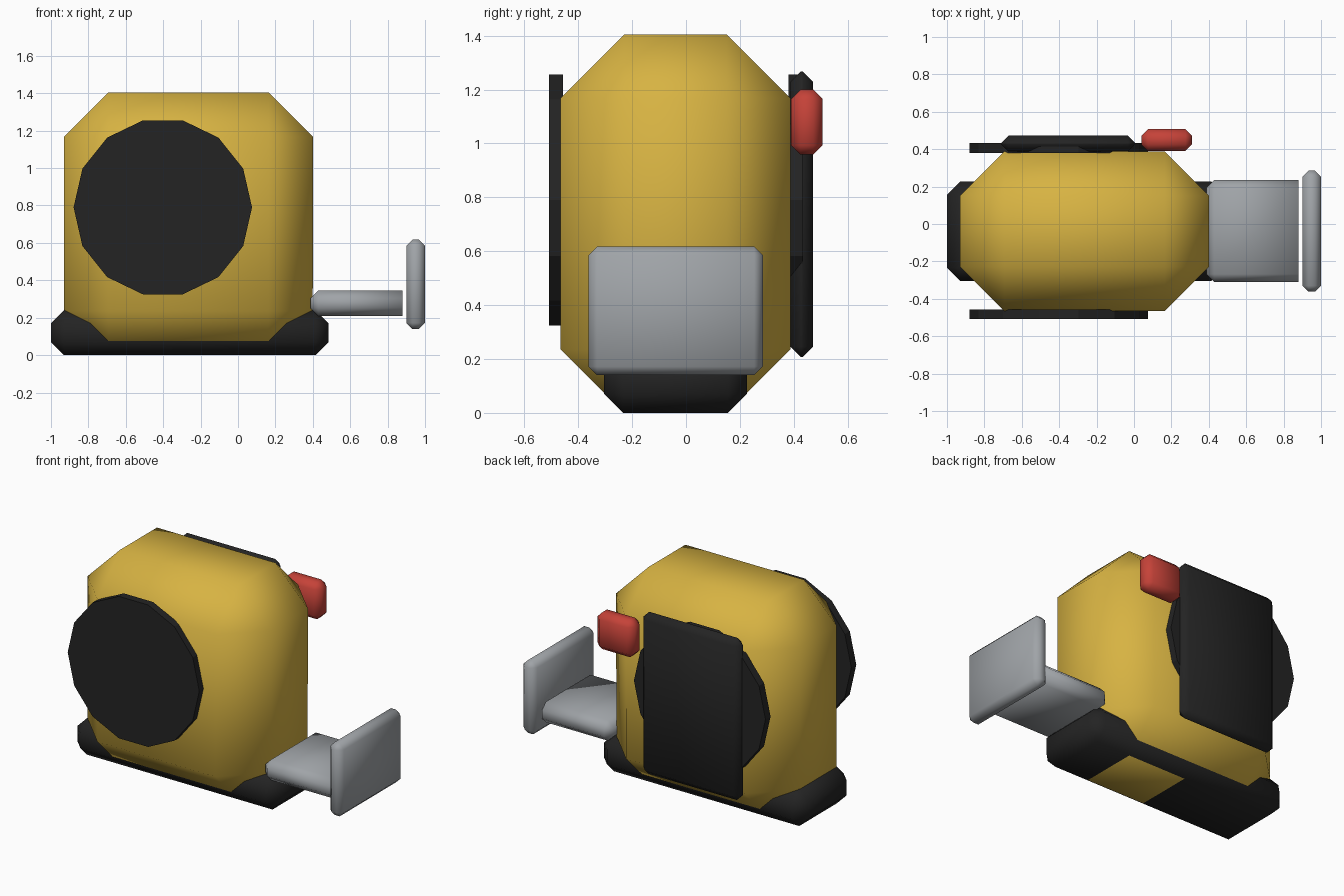
import bpy
import bmesh
import math
from mathutils import Matrix

cube = bpy.data.objects.get("Cube")
if cube:
    bpy.data.objects.remove(cube, do_unlink=True)


def material(name, rgb):
    mat = bpy.data.materials.new(name)
    mat.use_nodes = True
    color = (*rgb, 1)
    mat.diffuse_color = color
    mat.node_tree.nodes["Principled BSDF"].inputs["Base Color"].default_value = color
    return mat


yellow = material("case yellow", (0.68, 0.45, 0.055))
black = material("rubber black", (0.017, 0.017, 0.017))
red = material("button red", (0.56, 0.055, 0.04))
steel = material("steel grey", (0.35, 0.37, 0.39))


def finish(name, bm, mat, center, smooth):
    bmesh.ops.recalc_face_normals(bm, faces=bm.faces[:])
    for face in bm.faces:
        face.smooth = smooth
    mesh = bpy.data.meshes.new(name)
    bm.to_mesh(mesh)
    bm.free()
    mesh.materials.append(mat)
    obj = bpy.data.objects.new(name, mesh)
    obj.location = center
    bpy.context.collection.objects.link(obj)
    return obj


def chamfered_box(name, xs, ys, zs, chamfer, mat, square_end=False):
    """Box between the given limits with one-segment chamfers.
    square_end leaves the edges around the +x face sharp."""
    bm = bmesh.new()
    bmesh.ops.create_cube(bm, size=1)
    spans = (xs, ys, zs)
    size = [b - a for a, b in spans]
    center = [(a + b) / 2 for a, b in spans]
    bmesh.ops.scale(bm, vec=size, verts=bm.verts[:])
    edges = [e for e in bm.edges
             if not (square_end and all(v.co.x > 0 for v in e.verts))]
    bmesh.ops.bevel(bm, geom=edges, offset=chamfer, segments=1,
                    affect='EDGES', clamp_overlap=True)
    return finish(name, bm, mat, center, True)


def side_disc(name, y_min, y_max):
    """Fourteen-sided disc facing along y."""
    bm = bmesh.new()
    bmesh.ops.create_cone(bm, cap_ends=True, segments=14, radius1=0.477,
                          radius2=0.477, depth=y_max - y_min)
    # Put a corner exactly on the x axis
    corner = bm.verts[:][0].co
    bmesh.ops.rotate(bm, verts=bm.verts[:],
                     matrix=Matrix.Rotation(-math.atan2(corner.y, corner.x), 3, 'Z'))
    bmesh.ops.rotate(bm, verts=bm.verts[:],
                     matrix=Matrix.Rotation(math.radians(90), 3, 'X'))
    return finish(name, bm, black, (-0.402, (y_min + y_max) / 2, 0.79), False)


# Case and rubber foot; a hair of tilt lets the case show through half the sole
case = chamfered_box("case", (-0.93, 0.40), (-0.465, 0.387), (0, 1.404), 0.236, yellow)
case.rotation_euler.y = 0.001
chamfered_box("foot", (-1.0, 0.484), (-0.304, 0.226), (0, 0.24), 0.07, black)

# Side discs
side_disc("front_disc", -0.508, -0.457)
side_disc("back_disc", 0.38, 0.432)

# Belt clip and lock button on the back
chamfered_box("belt_clip", (-0.71, 0.005), (0.388, 0.472), (0.208, 1.267), 0.038, black)
chamfered_box("lock_button", (0.04, 0.31), (0.39, 0.507), (0.958, 1.20), 0.035, red)

# Tape tongue and its end stop
chamfered_box("tape_tongue", (0.387, 0.88), (-0.31, 0.236), (0.21, 0.345), 0.042,
              steel, square_end=True)
chamfered_box("end_stop", (0.90, 1.0), (-0.362, 0.285), (0.14, 0.617), 0.032, steel)
